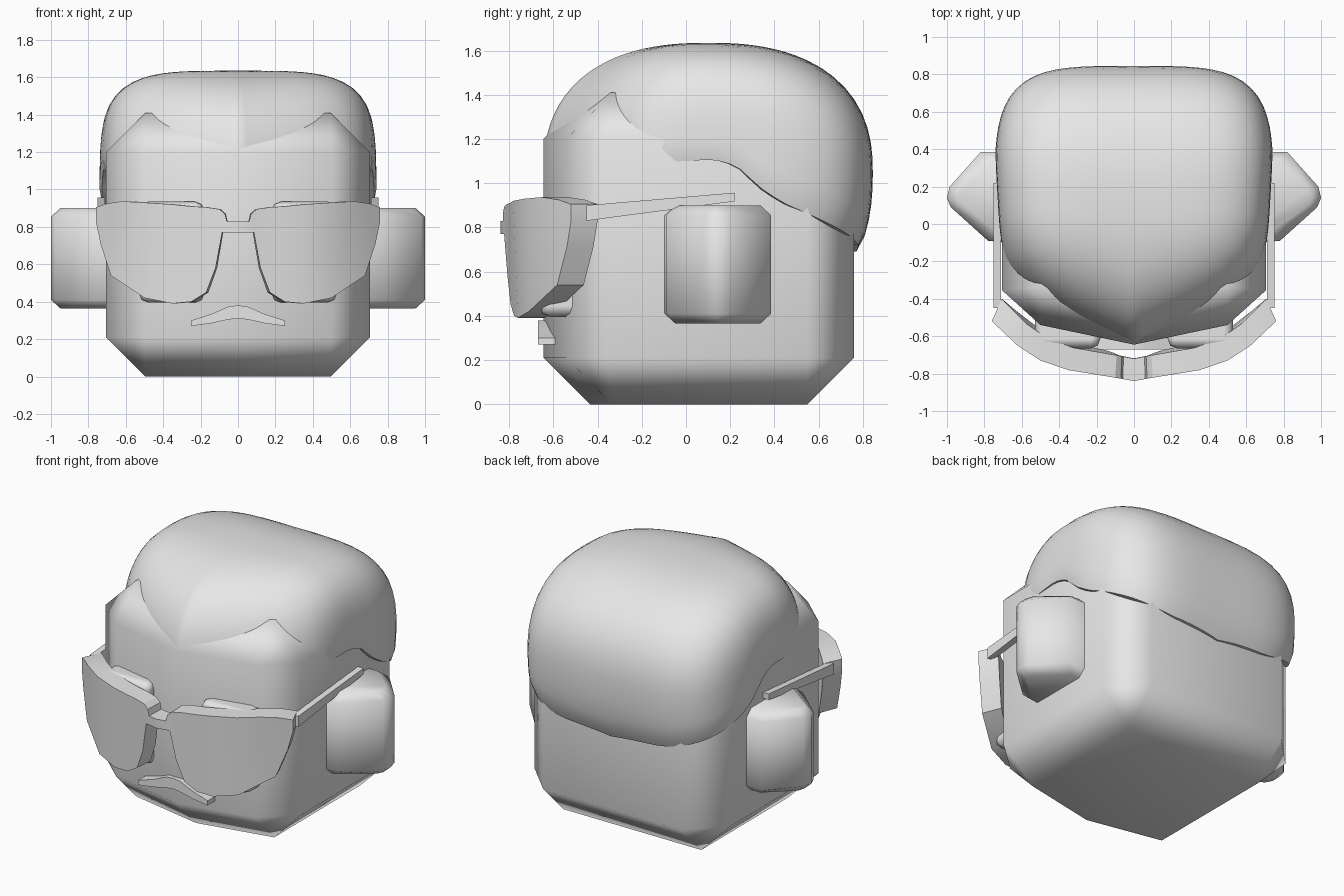
import bpy, bmesh
from math import sin, cos, atan2, radians, pi

cube = bpy.data.objects.get("Cube")
if cube:
    bpy.data.objects.remove(cube)

mat = bpy.data.materials.new("plain_grey")
mat.use_nodes = True
GREY = (0.8, 0.8, 0.8, 1)
mat.diffuse_color = GREY
mat.node_tree.nodes["Principled BSDF"].inputs["Base Color"].default_value = GREY


def make(name, bm, angle=35):
    """Turn a bmesh into a shaded object."""
    bmesh.ops.remove_doubles(bm, verts=bm.verts, dist=0.0001)
    bmesh.ops.recalc_face_normals(bm, faces=bm.faces)
    me = bpy.data.meshes.new(name)
    bm.to_mesh(me)
    bm.free()
    me.materials.append(mat)
    ob = bpy.data.objects.new(name, me)
    bpy.context.collection.objects.link(ob)
    bpy.ops.object.select_all(action='DESELECT')
    ob.select_set(True)
    bpy.context.view_layer.objects.active = ob
    if angle < 180:
        bpy.ops.object.shade_smooth_by_angle(angle=radians(angle))
    else:
        bpy.ops.object.shade_smooth()
    return ob


def loft(sections):
    """Skin closed cross-sections and cap both ends."""
    bm = bmesh.new()
    rings = [[bm.verts.new(p) for p in s] for s in sections]
    n = len(rings[0])
    for a, b in zip(rings, rings[1:]):
        for i in range(n):
            bm.faces.new((a[i], a[(i + 1) % n], b[(i + 1) % n], b[i]))
    bm.faces.new(rings[0])
    bm.faces.new(rings[-1])
    return bm


def box(x0, x1, y0, y1, z0, z1):
    return loft([[(x0, y0, z), (x1, y0, z), (x1, y1, z), (x0, y1, z)] for z in (z0, z1)])


def interp(table, x):
    for (x0, v0), (x1, v1) in zip(table, table[1:]):
        if x <= x1:
            return v0 + (v1 - v0) * (x - x0) / (x1 - x0)
    return table[-1][1]


# Head: chamfered block whose front comes to a shallow vertical ridge
WIDE = [(0, -0.645), (0.5, -0.54), (0.705, -0.355), (0.705, 0.55), (0.495, 0.76)]
NARROW = [(0, -0.435), (0.495, -0.335), (0.495, -0.335), (0.495, 0.55), (0.495, 0.55)]
sections = []
for half, z in ((NARROW, 0), (WIDE, 0.21), (WIDE, 1.2), (NARROW, 1.41)):
    sections.append([(x, y, z) for x, y in half] + [(-x, y, z) for x, y in half[:0:-1]])
head = make("head", loft(sections), 180)
head.modifiers.new("soft_chamfers", 'WEIGHTED_NORMAL')

# Hair: rounded cap with a widow's peak and a dipping hairline
CY, CZ = 0.1, 1.05
HAIRLINE = [(0, 1.12), (55, 1.14), (61, 1.24), (66, 1.13), (78, 1.1), (92, 1.11), (100, 1.08),
            (108, 0.98), (115, 0.92), (123, 0.88), (135, 0.82), (152, 0.73), (180, 0.65)]


def outside(x, y, z):
    a = 0.745 - 0.03 * min(1, max(0, (0.3 - y) / 0.5))
    b = 0.745 if y > 0 else 0.744 - 0.41 * abs(x)
    c = 0.585 if z > 0 else 0.71
    yz = (abs(y) / b) ** 2.4 + (abs(z) / c) ** 2.4
    return yz ** (4 / 2.4) + (abs(x) / a) ** 4 > 1


def hair_point(t, elev, scale):
    d = (sin(t) * cos(elev), -cos(t) * cos(elev), sin(elev))
    lo, hi = 0.0, 1.2
    for _ in range(26):
        mid = (lo + hi) / 2
        if outside(*(mid * v for v in d)):
            hi = mid
        else:
            lo = mid
    return (d[0] * lo * scale, CY + d[1] * lo * scale, CZ + d[2] * lo)


COLUMNS, ROWS = 96, 22
rings = []
for r in range(1, ROWS + 3):
    ring = []
    for j in range(COLUMNS):
        t = 2 * pi * j / COLUMNS
        deg = abs((t * 180 / pi + 180) % 360 - 180)
        end = atan2(interp(HAIRLINE, deg) - CZ, 0.76)
        f = min(r / ROWS, 1)
        scale = 1 if r < ROWS else (0.985, 0.95, 0.8)[r - ROWS]
        ring.append(hair_point(t, pi / 2 + (end - pi / 2) * f, scale))
    rings.append(ring)
make("hair", loft(rings), 60)

# Ears: wedge blocks with softened edges
EAR = [(0.6, 0.385), (0.82, 0.385), (0.985, 0.2), (1.0, 0.14), (0.98, 0.09), (0.78, -0.09), (0.6, -0.105)]
for side, label in ((1, "left"), (-1, "right")):
    sections = []
    for z, inset in ((0.365, 0.05), (0.41, 0), (0.855, 0), (0.9, 0.05)):
        k = 1 - inset / 0.25
        sections.append([(side * (x - inset * (x > 0.7)), 0.14 + (y - 0.14) * k, z) for x, y in EAR])
    make(label + "_ear", loft(sections), 50)

    # Eyes: rounded blocks behind the lenses
    x0, x1 = sorted((side * 0.18, side * 0.53))
    eye = make(label + "_eye", box(x0, x1, -0.665, -0.45, 0.395, 0.935), 180)
    rounding = eye.modifiers.new("rounding", 'BEVEL')
    rounding.width, rounding.segments, rounding.limit_method = 0.05, 2, 'NONE'
    rounding.harden_normals = True

    # Temple arms of the glasses
    arm = [[(side * x, y, z) for x, z in ((0.71, lo), (0.75, lo), (0.75, hi), (0.71, hi))]
           for y, lo, hi in ((-0.45, 0.83, 0.9), (0.22, 0.918, 0.957))]
    make(label + "_temple_arm", loft(arm))

# Glasses front: bridge and both lenses, bent around the face
OUTER = [(0, -0.84), (0.08, -0.825), (0.42, -0.77), (0.58, -0.69), (0.76, -0.52)]
LOWER = [(0, 0.77), (0.065, 0.77), (0.085, 0.77), (0.12, 0.58), (0.17, 0.45), (0.25, 0.4), (0.35, 0.39),
         (0.5, 0.42), (0.68, 0.54), (0.735, 0.71), (0.76, 0.83)]
UPPER = [(0, 0.83), (0.06, 0.83), (0.07, 0.87), (0.1, 0.895), (0.17, 0.905), (0.25, 0.91), (0.35, 0.92),
         (0.5, 0.93), (0.62, 0.937), (0.7, 0.925), (0.76, 0.905)]


def lens_point(x, z, inner):
    y = interp(OUTER, x) + 0.05 * max(0, 0.8 - z)
    return (x * (0.93 if inner else 1), y + (0.12 if inner else 0), z)


half = [[lens_point(*lo, False), lens_point(*up, False), lens_point(*up, True), lens_point(*lo, True)]
        for lo, up in zip(LOWER, UPPER)]
other = [[(-x, y, z) for x, y, z in s] for s in half[:0:-1]]
make("glasses_front", loft(other + half), 32)

# Mouth: thin frowning strip
MOUTH = [(0, 0.31, 0.38), (0.05, 0.305, 0.375), (0.14, 0.285, 0.335), (0.25, 0.27, 0.3)]
strip = [(-x, lo, hi) for x, lo, hi in MOUTH[:0:-1]] + MOUTH
make("mouth", loft([[(x, -0.67, lo), (x, -0.67, hi), (x, -0.58, hi), (x, -0.58, lo)] for x, lo, hi in strip]))
